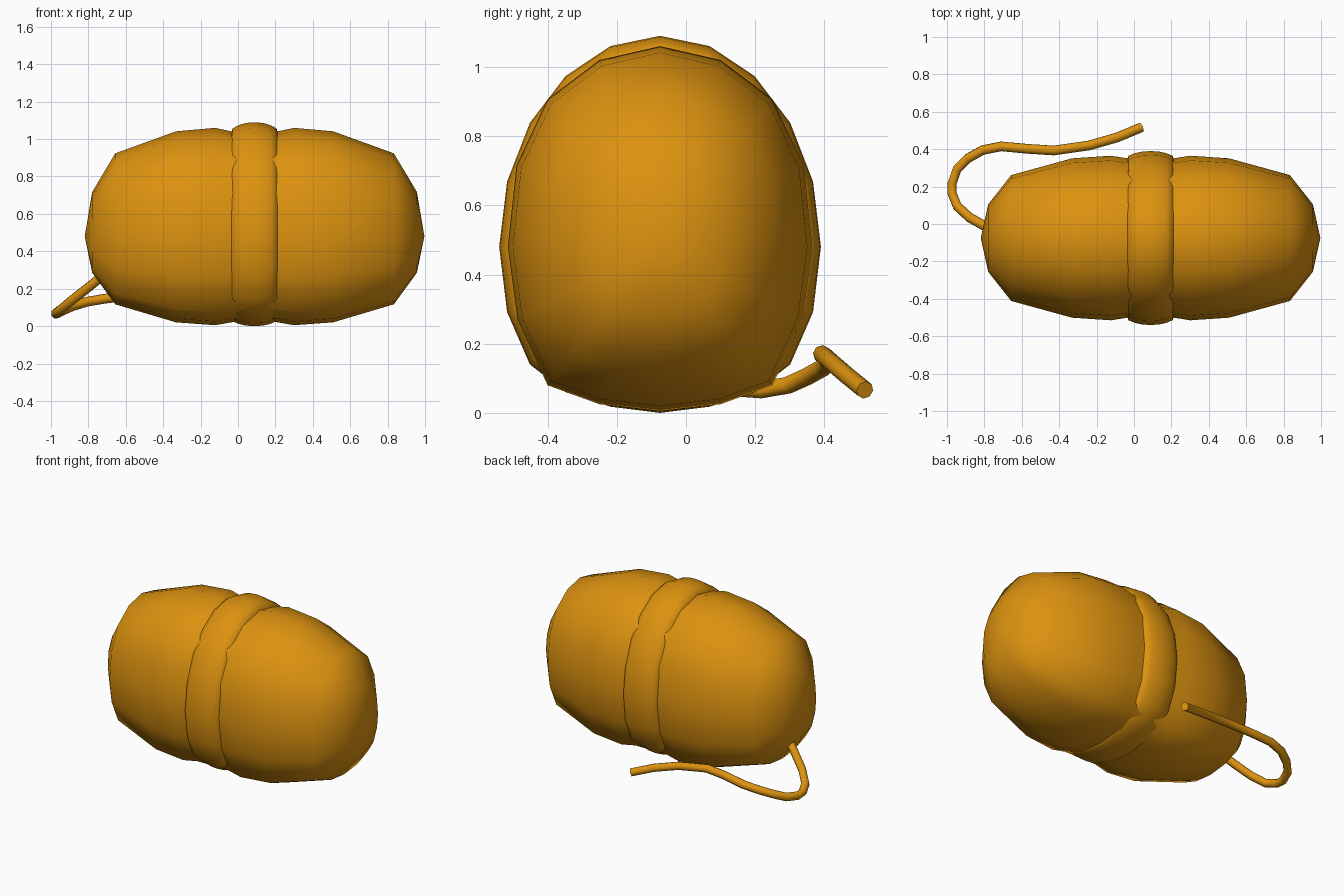
import bpy, bmesh, math

if "Cube" in bpy.data.objects:
    bpy.data.objects.remove(bpy.data.objects["Cube"])

CY, CZ = -0.075, 0.48          # body axis

amber = bpy.data.materials.new("amber orange")
amber.diffuse_color = (0.72, 0.29, 0.005, 1)
amber.use_nodes = True
amber.node_tree.nodes["Principled BSDF"].inputs["Base Color"].default_value = amber.diffuse_color


def finish(obj, angle=80):
    obj.data.materials.clear()
    obj.data.materials.append(amber)
    bpy.ops.object.select_all(action='DESELECT')
    obj.select_set(True)
    bpy.context.view_layer.objects.active = obj
    bpy.ops.object.shade_smooth_by_angle(angle=math.radians(angle))


def loft(name, section, stations, caps):
    """Scale a (y, z) section along x; stations are (x, scale). Caps are end x values or None."""
    bm = bmesh.new()
    rings = [[bm.verts.new((x, CY + y * s, CZ + z * s)) for y, z in section]
             for x, s in stations]
    n = len(section)
    for a, b in zip(rings, rings[1:]):
        for i in range(n):
            j = (i + 1) % n
            bm.faces.new((a[i], a[j], b[j], b[i]))
    for ring, x in zip((rings[0], rings[-1]), caps):
        if x is not None:
            tip = bm.verts.new((x, CY, CZ))
            for i in range(n):
                bm.faces.new((ring[i], ring[(i + 1) % n], tip))
    bmesh.ops.recalc_face_normals(bm, faces=bm.faces)
    mesh = bpy.data.meshes.new(name)
    bm.to_mesh(mesh)
    bm.free()
    obj = bpy.data.objects.new(name, mesh)
    bpy.context.collection.objects.link(obj)
    finish(obj)


def mirrored(half):
    """Complete a half section running from the top point to the bottom point."""
    return half + [(-y, z) for y, z in reversed(half[1:-1])]


# Barrel body: egg-shaped section, rounded ends, slight waist under the band
body = mirrored([(0, 0.58), (0.175, 0.54), (0.325, 0.427), (0.415, 0.235), (0.44, 0),
                 (0.412, -0.21), (0.325, -0.4), (0.175, -0.455), (0, -0.475)])
MID = 0.0885
half = [(0.868, 0.41), (0.745, 0.765), (0.42, 0.968), (0.212, 1.0), (0.115, 0.965)]
stations = [(MID - d, s) for d, s in half] + [(MID + d, s) for d, s in reversed(half)]
loft("barrel_body", body, stations, (MID - 0.908, MID + 0.908))

# Raised band round the middle, flattened underneath
band_half = []
for k in range(11):
    a = math.radians(18 * k)
    z = 0.61 * math.cos(a)
    if k > 6:
        z = (-0.34, -0.42, -0.462, -0.48)[k - 7]
    band_half.append((0.465 * math.sin(a), z))
band = [(-0.125, 0.90), (-0.118, 0.945), (-0.085, 0.975), (-0.045, 0.994), (0, 1.0),
        (0.045, 0.994), (0.085, 0.975), (0.118, 0.945), (0.125, 0.90)]
loft("middle_band", mirrored(band_half), [(MID + d, s) for d, s in band], (None, None))

# Loose cord
path = [(-0.70, -0.06, 0.29), (-0.79, -0.015, 0.215), (-0.88, 0.035, 0.145),
        (-0.945, 0.095, 0.09), (-0.973, 0.165, 0.07), (-0.973, 0.215, 0.066),
        (-0.945, 0.295, 0.08), (-0.89, 0.35, 0.105), (-0.81, 0.395, 0.13),
        (-0.71, 0.415, 0.147), (-0.57, 0.402, 0.163), (-0.43, 0.393, 0.17),
        (-0.24, 0.42, 0.147), (-0.09, 0.463, 0.11), (0.04, 0.517, 0.066)]
cu = bpy.data.curves.new("cord", 'CURVE')
cu.dimensions = '3D'
cu.bevel_depth = 0.026
cu.bevel_resolution = 2
cu.use_fill_caps = True
sp = cu.splines.new('POLY')
sp.points.add(len(path) - 1)
for p, co in zip(sp.points, path):
    p.co = (*co, 1)
cord = bpy.data.objects.new("cord", cu)
bpy.context.collection.objects.link(cord)
bpy.context.view_layer.objects.active = cord
cord.select_set(True)
bpy.ops.object.select_all(action='DESELECT')
cord.select_set(True)
bpy.ops.object.convert(target='MESH')
finish(bpy.context.view_layer.objects.active, 60)
